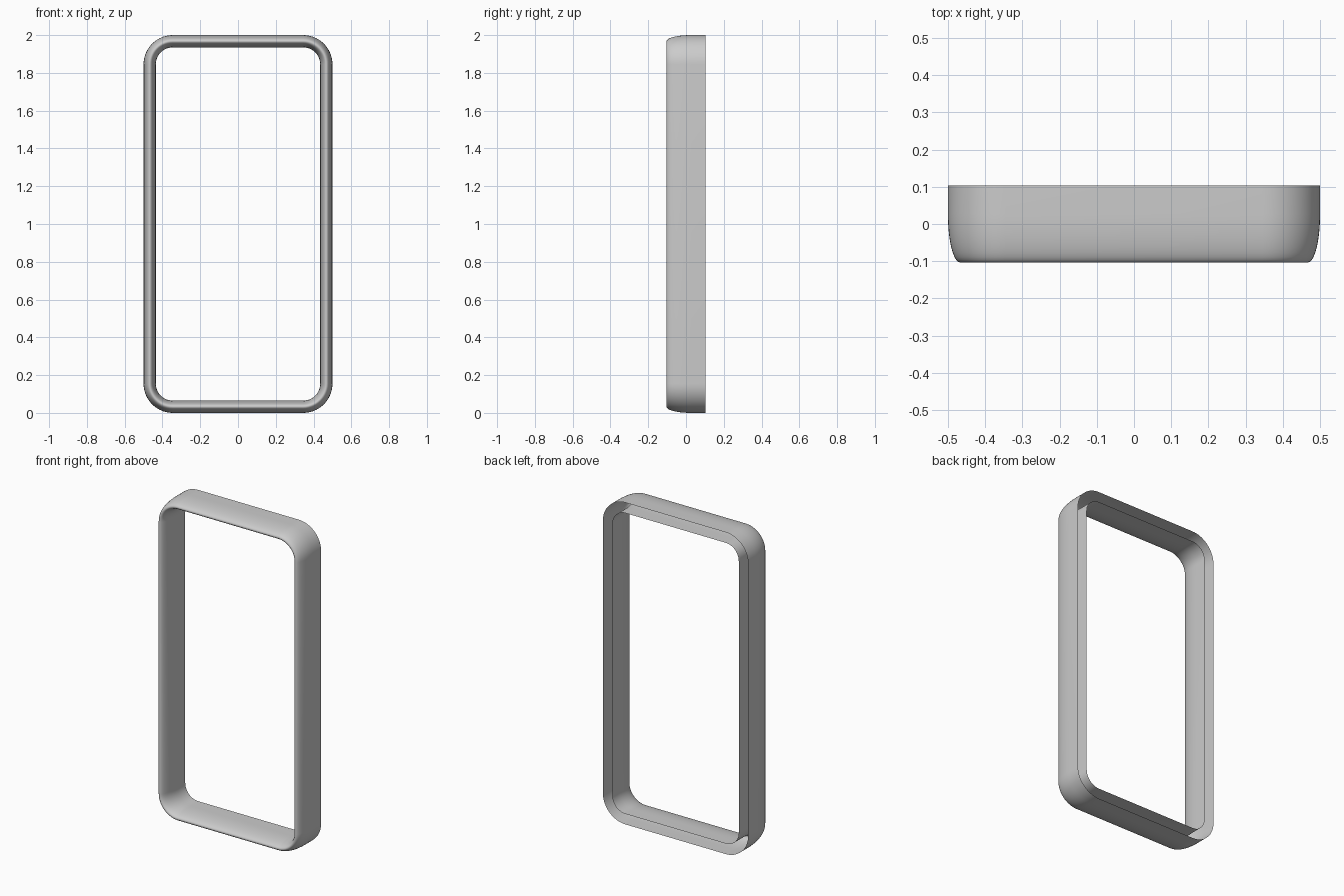
import bpy, bmesh, math

if "Cube" in bpy.data.objects:
    bpy.data.objects.remove(bpy.data.objects["Cube"])

HALF_W, HEIGHT, HALF_D = 0.5, 2.0, 0.103
RADIUS, WALL, NOSE = 0.155, 0.065, 0.13   # corner radius, bar width, rounded depth
CORNER_STEPS, PROFILE_STEPS = 14, 20

# U-shaped section, open at the back: (inset from the outer edge, y)
profile = [(0, HALF_D)]
for i in range(PROFILE_STEPS + 1):
    a = math.pi * i / PROFILE_STEPS
    profile.append((WALL / 2 * (1 - math.cos(a)), -HALF_D + NOSE * (1 - math.sin(a))))
profile.append((WALL, HALF_D))


def ring(bm, inset, y):
    """One rounded-rectangle loop in the xz plane."""
    r = RADIUS - inset
    verts = []
    for k, (sx, sz) in enumerate([(1, 1), (-1, 1), (-1, -1), (1, -1)]):
        cx = sx * (HALF_W - RADIUS)
        cz = HEIGHT / 2 + sz * (HEIGHT / 2 - RADIUS)
        for i in range(CORNER_STEPS + 1):
            a = math.pi / 2 * (k + i / CORNER_STEPS)
            verts.append(bm.verts.new((cx + r * math.cos(a), y, cz + r * math.sin(a))))
    return verts


# Hollow frame trim: bridge the rings along the section, normals outwards
bm = bmesh.new()
rings = [ring(bm, *p) for p in profile]
for a, b in zip(rings, rings[1:]):
    n = len(a)
    for i in range(n):
        j = (i + 1) % n
        bm.faces.new((a[i], a[j], b[j], b[i]))
mesh = bpy.data.meshes.new("frame_trim")
bm.to_mesh(mesh)
bm.free()
frame = bpy.data.objects.new("frame_trim", mesh)
bpy.context.collection.objects.link(frame)
bpy.context.view_layer.objects.active = frame
frame.select_set(True)
bpy.ops.object.shade_smooth_by_angle(angle=math.radians(40))
